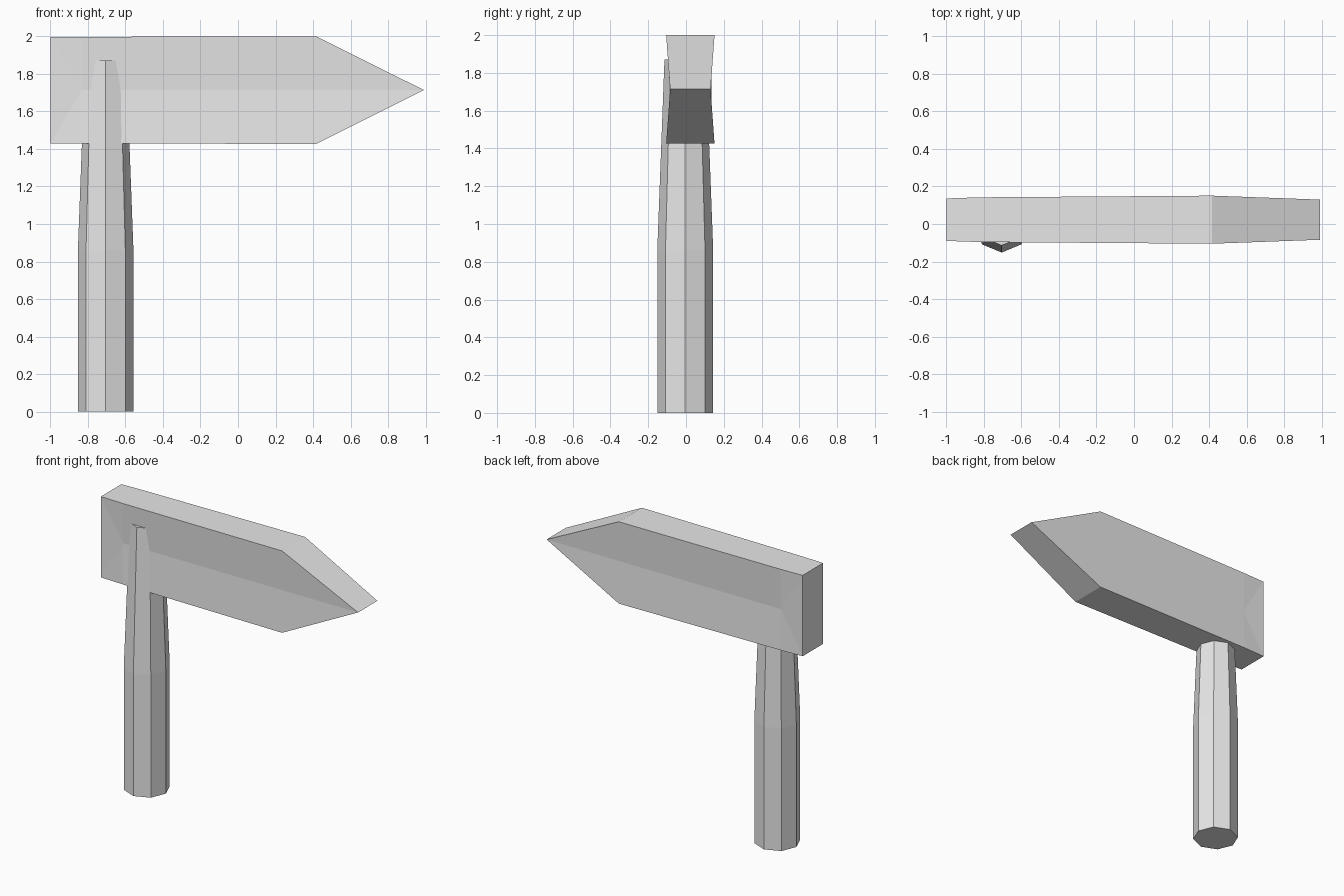
import bpy, bmesh, math

if "Cube" in bpy.data.objects:
    bpy.data.objects.remove(bpy.data.objects["Cube"])

steel = bpy.data.materials.new("plain_grey")
steel.diffuse_color = (0.8, 0.8, 0.8, 1.0)
steel.use_nodes = True
steel.node_tree.nodes["Principled BSDF"].inputs["Base Color"].default_value = steel.diffuse_color


def finish(bm, name):
    bmesh.ops.recalc_face_normals(bm, faces=bm.faces[:])
    mesh = bpy.data.meshes.new(name)
    bm.to_mesh(mesh)
    bm.free()
    mesh.materials.append(steel)
    obj = bpy.data.objects.new(name, mesh)
    bpy.context.collection.objects.link(obj)
    return obj


# Eight-sided handle, straight grip then tapering up into the head
SIDES = 8
bm = bmesh.new()
rings = []
for z, r in ((0, 0.148), (0.86, 0.148), (1.87, 0.11)):
    rings.append([bm.verts.new((-0.705 + r * math.cos(2 * math.pi * i / SIDES),
                                -0.004 + r * math.sin(2 * math.pi * i / SIDES), z))
                  for i in range(SIDES)])
for low, high in zip(rings, rings[1:]):
    for i in range(SIDES):
        j = (i + 1) % SIDES
        bm.faces.new((low[i], low[j], high[j], high[i]))
bm.faces.new(rings[0])
bm.faces.new(rings[-1])
finish(bm, "handle")

# Wedge-nosed head: outline points as (x, z, half thickness)
MID_Y = 0.023
outline = [(-1.0, 1.997, 0.113), (-0.83, 1.997, 0.119), (0.415, 2.0, 0.128),
           (0.99, 1.714, 0.107),
           (0.415, 1.426, 0.128), (-0.83, 1.43, 0.119), (-1.0, 1.43, 0.113)]
pinch = (-0.83, 1.714, 0.110)   # start of the shallow crease along each cheek

bm = bmesh.new()
cheeks = []
for side in (-1, 1):
    rim = [bm.verts.new((x, MID_Y + side * h, z)) for x, z, h in outline]
    x, z, h = pinch
    crease = bm.verts.new((x, MID_Y + side * h, z))
    for ids in ((1, 2, 3), (3, 4, 5), (5, 6), (6, 0), (0, 1)):
        bm.faces.new([rim[i] for i in ids] + [crease])
    cheeks.append(rim)
# Top, bottom, nose and striking face
front, back = cheeks
for i in range(len(outline)):
    j = (i + 1) % len(outline)
    bm.faces.new((front[i], front[j], back[j], back[i]))
finish(bm, "hammer_head")
